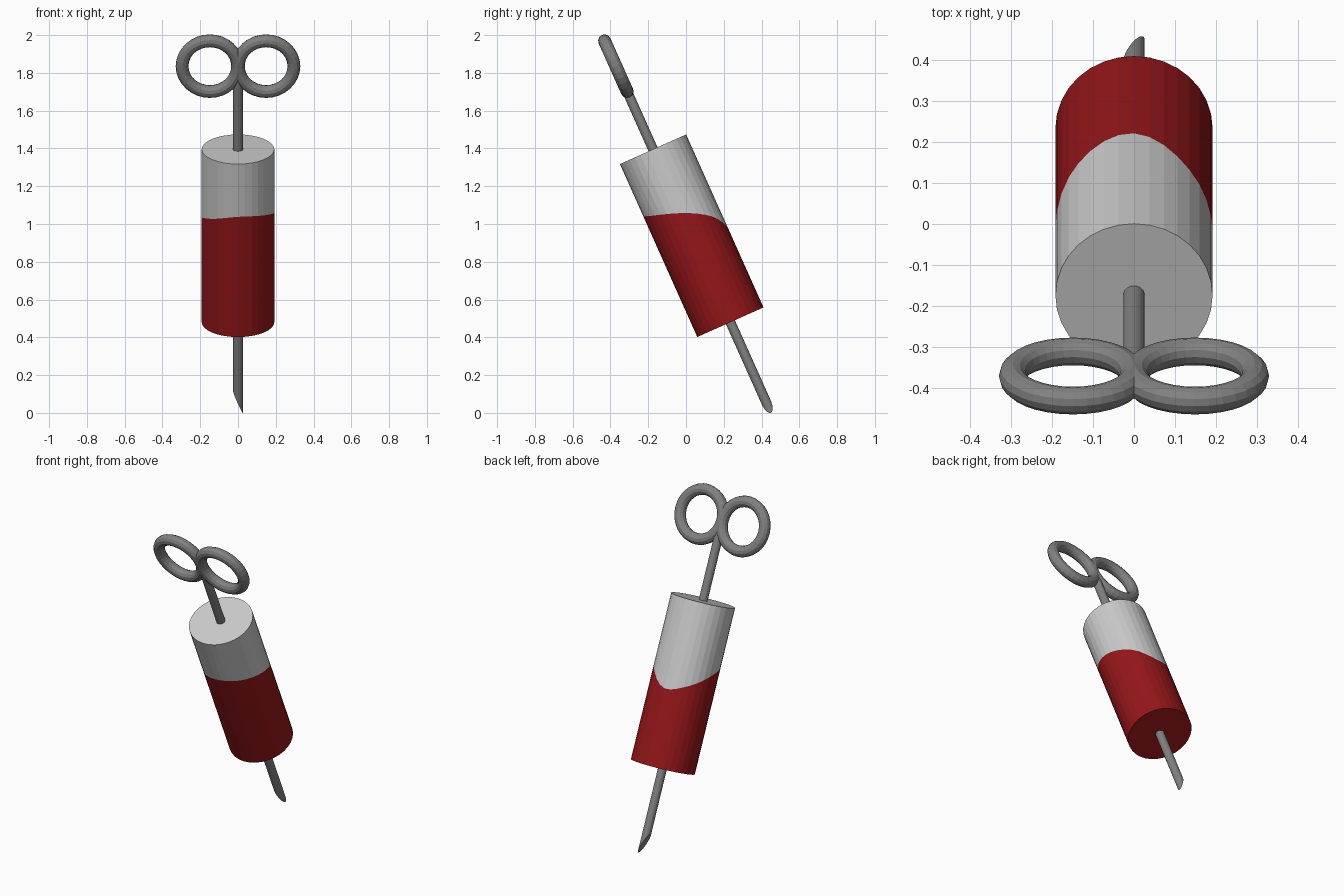
import bpy, bmesh, math
from mathutils import Matrix

if "Cube" in bpy.data.objects:
    bpy.data.objects.remove(bpy.data.objects["Cube"])

# Everything is built along a local z axis, then leaned back as a whole
LEAN = Matrix.Translation((0, 0.235, 0.48)) @ Matrix.Rotation(math.radians(24.1), 4, 'X')
N = 32


def material(name, rgb):
    m = bpy.data.materials.new(name)
    m.diffuse_color = (*rgb, 1)
    m.use_nodes = True
    m.node_tree.nodes["Principled BSDF"].inputs["Base Color"].default_value = m.diffuse_color
    return m


def ring(radius, height, n=N):
    """Circle of points; height is a function of angle and x."""
    pts = []
    for i in range(n):
        a = 2 * math.pi * i / n
        x, y = radius * math.sin(a), radius * math.cos(a)
        pts.append((x, y, height(a, x)))
    return pts


def tube(name, low, high, mat, cap_low=True, cap_high=True):
    bm = bmesh.new()
    a = [bm.verts.new(p) for p in low]
    b = [bm.verts.new(p) for p in high]
    n = len(a)
    for i in range(n):
        j = (i + 1) % n
        bm.faces.new((a[i], b[i], b[j], a[j]))
    if cap_low:
        bm.faces.new(a)
    if cap_high:
        bm.faces.new(b[::-1])
    bmesh.ops.recalc_face_normals(bm, faces=bm.faces)
    finish(name, bm, mat)


def finish(name, bm, mat):
    me = bpy.data.meshes.new(name)
    bm.to_mesh(me)
    bm.free()
    me.transform(LEAN)
    me.materials.append(mat)
    bpy.context.collection.objects.link(bpy.data.objects.new(name, me))


# Liquid level every 45 degrees, starting at the back and going to +x
LEVEL = [0.462, 0.555, 0.633, 0.68, 0.697, 0.66, 0.605, 0.515]


def wave(a, x):
    f = a / (math.pi / 4)
    i = int(f + 1e-6)
    t = f - i
    p = [LEVEL[(i + k) % 8] for k in (-1, 0, 1, 2)]
    return p[1] + 0.5 * t * (p[2] - p[0] + t * (2*p[0] - 5*p[1] + 4*p[2] - p[3]
                             + t * (3*(p[1] - p[2]) + p[3] - p[0])))


red = material("red", (0.3, 0.008, 0.01))
pale = material("pale", (0.6, 0.6, 0.6))
steel = material("steel", (0.22, 0.22, 0.22))

# Barrel: red liquid below, empty pale part above
R = 0.192
surface = ring(R, wave)
tube("liquid", ring(R, lambda a, x: 0), surface, red, cap_high=False)
tube("barrel_top", surface, ring(R, lambda a, x: 1.003), pale, cap_low=False)

# Needle with a slanted tip, and plunger rod
r = 0.026
tube("needle", ring(r, lambda a, x: -0.4625 - 0.0625 * x / r),
     ring(r, lambda a, x: 0.05), steel)
tube("plunger_rod", ring(r, lambda a, x: 0.95), ring(r, lambda a, x: 1.46), steel)

# Two finger rings
MAJOR, MINOR, NU, NV = 0.147, 0.034, 32, 12
for side, sx in (("left", -1), ("right", 1)):
    bm = bmesh.new()
    grid = []
    for i in range(NU):
        u = 2 * math.pi * i / NU
        row = []
        for k in range(NV):
            v = 2 * math.pi * k / NV
            d = MAJOR + MINOR * math.cos(v)
            row.append(bm.verts.new((sx * (0.149 + d * math.cos(u)),
                                     MINOR * math.sin(v), 1.485 + d * math.sin(u))))
        grid.append(row)
    for i in range(NU):
        for k in range(NV):
            i2, k2 = (i + 1) % NU, (k + 1) % NV
            bm.faces.new((grid[i][k], grid[i2][k], grid[i2][k2], grid[i][k2]))
    bmesh.ops.recalc_face_normals(bm, faces=bm.faces)
    finish("finger_ring_" + side, bm, steel)
